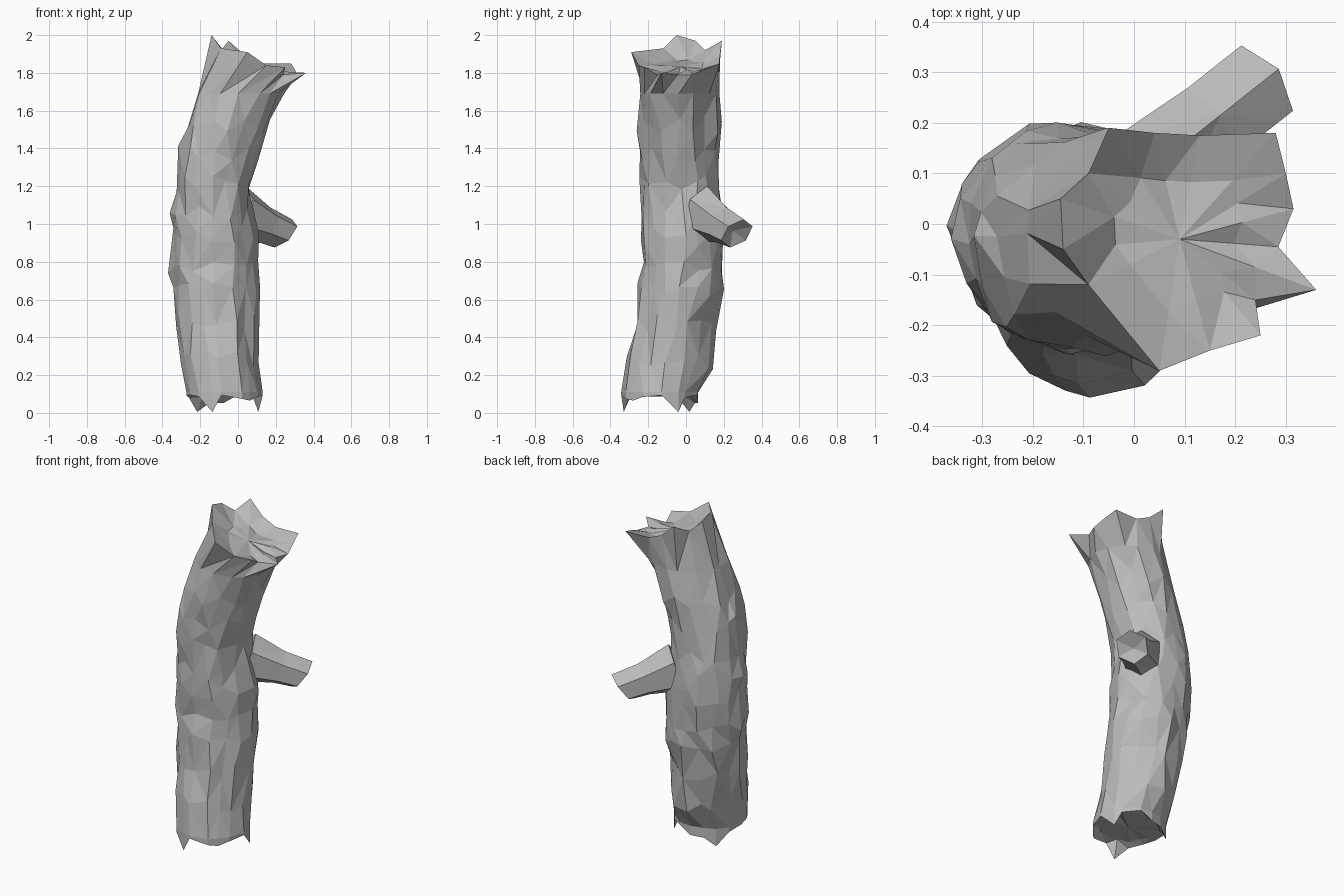
import bpy
import bmesh
import math
import random
from mathutils import Vector

random.seed(5)
SIDES = 16

cube = bpy.data.objects.get("Cube")
if cube:
    bpy.data.objects.remove(cube, do_unlink=True)

# One plain bark colour
bark = bpy.data.materials.new("grey_bark")
bark.use_nodes = True
GREY = (0.5, 0.5, 0.5, 1)
bark.diffuse_color = GREY
bark.node_tree.nodes["Principled BSDF"].inputs["Base Color"].default_value = GREY


def finish(bm, name):
    """Turn a bmesh into a flat shaded bark object."""
    bmesh.ops.recalc_face_normals(bm, faces=bm.faces)
    mesh = bpy.data.meshes.new(name)
    bm.to_mesh(mesh)
    bm.free()
    mesh.materials.append(bark)
    obj = bpy.data.objects.new(name, mesh)
    bpy.context.collection.objects.link(obj)


def add_ring(bm, points):
    return [bm.verts.new(p) for p in points]


def bridge(bm, lower, upper):
    """Join two rings, splitting each quad along its shorter diagonal."""
    n = len(lower)
    for i in range(n):
        a, b = lower[i], lower[(i + 1) % n]
        c, d = upper[(i + 1) % n], upper[i]
        if (a.co - c.co).length < (b.co - d.co).length:
            bm.faces.new((a, b, c))
            bm.faces.new((a, c, d))
        else:
            bm.faces.new((a, b, d))
            bm.faces.new((b, c, d))


def fan(bm, ring, centre):
    """Close a ring with triangles meeting at one point."""
    tip = bm.verts.new(centre)
    for i, v in enumerate(ring):
        bm.faces.new((v, ring[(i + 1) % len(ring)], tip))


def shrink(ring, centre, factor, slope):
    """Draw a ring towards a centre, onto a plane falling to the left side."""
    centre = Vector(centre)
    for v in ring:
        p = centre.lerp(v.co, factor)
        p.z = centre.z - slope * (p.x - centre.x) + random.uniform(-0.015, 0.015)
        yield p


# Trunk outline: height, left and right limits, front and back limits
outline = [
    (0.11, -.28, .13, -.34, .07), (0.28, -.30, .11, -.32, .14),
    (0.48, -.32, .10, -.27, .15), (0.64, -.34, .11, -.25, .19),
    (0.79, -.36, .10, -.23, .20), (0.93, -.35, .10, -.24, .20),
    (1.06, -.36, .08, -.24, .20), (1.21, -.34, .07, -.25, .18),
    (1.37, -.33, .11, -.25, .17), (1.53, -.28, .17, -.25, .18),
    (1.69, -.22, .24, -.25, .18),
]

# Splintered top edge, anticlockwise from the left side of the trunk
top_edge = [
    (.315, .03, 1.79), (.30, .10, 1.82), (.28, .18, 1.85), (.13, .175, 1.85),
    (.04, .18, 1.89), (-.05, .19, 1.97), (-.09, .10, 1.92), (-.145, .05, 1.97),
    (-.14, -.05, 2), (-.09, -.12, 1.93), (.05, -.29, 1.91), (.15, -.25, 1.84),
    (.25, -.22, 1.83), (.24, -.15, 1.79), (.36, -.13, 1.80), (.285, -.045, 1.79),
]


def trunk_ring(row, jitter):
    z, x0, x1, y0, y1 = row
    for i in range(SIDES):
        a = math.tau * (i + random.uniform(-0.25, 0.25)) / SIDES
        r = 0.99 + random.uniform(-jitter, jitter)
        yield Vector(((x0 + x1) / 2 + (x1 - x0) / 2 * r * math.cos(a),
                      (y0 + y1) / 2 + (y1 - y0) / 2 * r * math.sin(a),
                      z + random.uniform(-0.05, 0.05) * (0.2 < z < 1.6)))


# Trunk with knobbly bark
bm = bmesh.new()
rings = []
for row in outline:
    rough = 0.03 if row[0] < 0.4 or row[0] > 1.6 else 0.07
    rings.append(add_ring(bm, trunk_ring(row, rough)))
rings.append(add_ring(bm, top_edge))
for low, high in zip(rings, rings[1:]):
    bridge(bm, low, high)

# Sunken, sloping broken top
hollow = (0.09, -0.03, 1.835)
inner = add_ring(bm, shrink(rings[-1], hollow, 0.55, 0.25))
bridge(bm, rings[-1], inner)
fan(bm, inner, hollow)

# Jagged teeth along the bottom edge, with a hollow underside
teeth = []
for i, v in enumerate(rings[0]):
    drop = 0.105 if i % 5 == 1 else random.uniform(0.01, 0.07)
    teeth.append(v.co + Vector((0, 0, -drop)))
bottom = add_ring(bm, teeth)
bridge(bm, bottom, rings[0])
base = (-0.075, -0.135, 0.1)
inner = add_ring(bm, shrink(bottom, base, 0.8, 0))
bridge(bm, inner, bottom)
fan(bm, inner, base)
finish(bm, "trunk")

# Broken branch stub, cut at a slant with a slightly hollow end
root, end = Vector((0.0, 0.08, 1.06)), Vector((0.24, 0.27, 0.95))
along = (end - root).normalized()
side = along.cross(Vector((0, 0, 1))).normalized()
up = side.cross(along)


def branch_ring(centre, wide, tall, slant=0):
    for i in range(6):
        a = math.tau * (i + 0.5) / 6
        yield (centre + side * wide * math.cos(a) + up * tall * math.sin(a)
               + along * slant * math.sin(a))


bm = bmesh.new()
root_ring = add_ring(bm, branch_ring(root, 0.11, 0.15))
mid_ring = add_ring(bm, branch_ring(root.lerp(end, 0.6), 0.095, 0.1))
end_ring = add_ring(bm, branch_ring(end, 0.095, 0.09, 0.03))
bridge(bm, root_ring, mid_ring)
bridge(bm, mid_ring, end_ring)
fan(bm, end_ring, end - along * 0.04)
fan(bm, root_ring, root)
finish(bm, "branch_stub")
